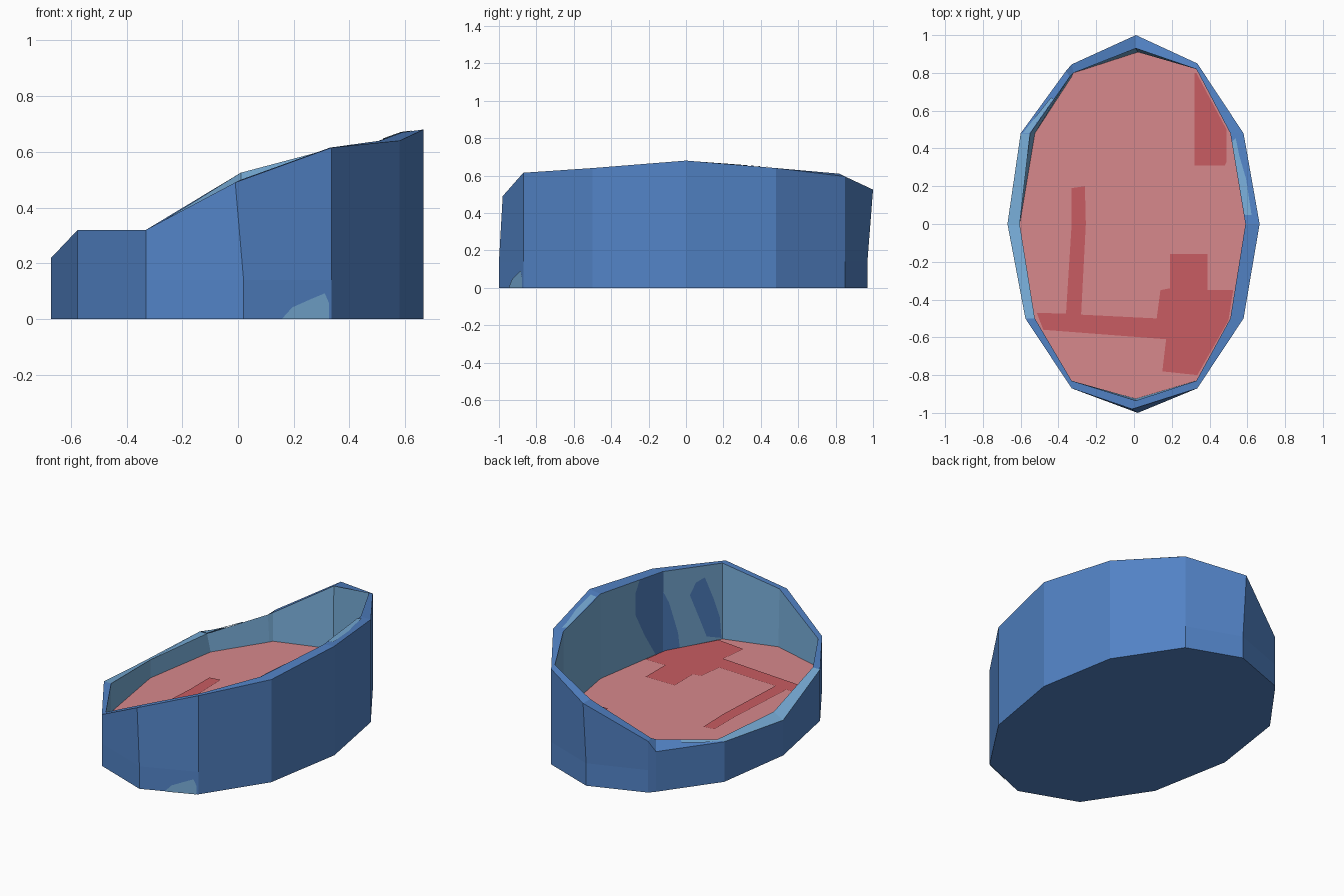
import bpy, bmesh
from mathutils import Vector

if "Cube" in bpy.data.objects:
    bpy.data.objects.remove(bpy.data.objects["Cube"])


def material(name, rgb):
    """Flat colour given as sRGB 0-255, stored linear."""
    m = bpy.data.materials.new(name)
    lin = [((c / 255 + 0.055) / 1.055) ** 2.4 for c in rgb]
    m.diffuse_color = (*lin, 1)
    m.use_nodes = True
    m.node_tree.nodes["Principled BSDF"].inputs["Base Color"].default_value = m.diffuse_color
    return m


BLUE = material("blue", (82, 131, 198))
STEEL = material("light_blue", (120, 173, 216))
PINK = material("pink", (215, 137, 140))
RED = material("red", (200, 92, 98))


def finish(name, bm, mats):
    mesh = bpy.data.meshes.new(name)
    bm.to_mesh(mesh)
    bm.free()
    for m in mats:
        mesh.materials.append(m)
    obj = bpy.data.objects.new(name, mesh)
    bpy.context.collection.objects.link(obj)
    return obj


FLOOR = 0.142

# Sloping rim, counter-clockwise: outer x, y, z, then inner x, y, z
RIM = [
    (0.665, 0.00, 0.68, 0.59, 0.00, 0.67),
    (0.58, 0.48, 0.64, 0.51, 0.48, 0.64),
    (0.335, 0.85, 0.595, 0.33, 0.82, 0.61),
    (0.01, 1.00, 0.525, 0.01, 0.93, 0.525),
    (-0.33, 0.845, 0.32, -0.32, 0.80, 0.32),
    (-0.36, 0.81, 0.25, -0.34, 0.78, 0.31),
    (-0.60, 0.48, 0.25, -0.55, 0.48, 0.25),
    (-0.67, 0.00, 0.22, -0.605, 0.00, 0.255),
    (-0.575, -0.50, 0.32, -0.525, -0.50, 0.32),
    (-0.33, -0.87, 0.32, -0.33, -0.83, 0.32),
    (-0.01, -0.98, 0.49, 0.01, -0.935, 0.50),
    (0.335, -0.87, 0.615, 0.33, -0.83, 0.615),
    (0.58, -0.50, 0.64, 0.51, -0.50, 0.64),
]
N = len(RIM)
# Corners that lean between the base band and the rim
BASE_SHIFT = {3: (0.01, 0.97), 10: (0.02, -1.0)}
FLOOR_SHIFT = {3: (0.02, 0.91), 5: (-0.33, 0.78), 6: (-0.525, 0.48), 10: (0.01, -0.925)}

base_xy = [BASE_SHIFT.get(i, p[:2]) for i, p in enumerate(RIM)]
floor_xy = [FLOOR_SHIFT.get(i, p[3:5]) for i, p in enumerate(RIM)]
rings = [
    [Vector((x, y, 0)) for x, y in base_xy],
    [Vector((x, y, 0.14)) for x, y in base_xy],
    [Vector(p[:3]) for p in RIM],
    [Vector(p[3:]) for p in RIM],
    [Vector((x, y, FLOOR)) for x, y in floor_xy],
]

# Tub: base, outer wall, rim, inner wall and floor
bm = bmesh.new()
verts = [[bm.verts.new(co) for co in ring] for ring in rings]
bm.faces.new(verts[0][::-1])
bm.faces.new(verts[4]).material_index = 2
for r in range(4):
    for i in range(N):
        j = (i + 1) % N
        f = bm.faces.new((verts[r][i], verts[r][j], verts[r + 1][j], verts[r + 1][i]))
        if r == 3 or (r == 2 and i in (6, 7)):
            f.material_index = 1
finish("bed_tub", bm, [BLUE, STEEL, PINK])


def patch(name, lower, upper, i, uv, mat, hint):
    """Thin painted plate on segment i between two rings; u along, v up."""
    j = (i + 1) % N
    a, b, c, d = rings[lower][i], rings[lower][j], rings[upper][j], rings[upper][i]
    n = (b - a).cross(d - a).normalized()
    if n.dot(Vector(hint)) < 0:
        n = -n
    bm = bmesh.new()
    pts = [a.lerp(b, u).lerp(d.lerp(c, u), v) + n * 0.004 for u, v in uv]
    f = bm.faces.new([bm.verts.new(p) for p in pts])
    f.normal_update()
    if f.normal.dot(n) < 0:
        f.normal_flip()
    finish(name, bm, [mat])


# Light patch low on the front wall
patch("front_wall_patch", 0, 1, 10,
      [(0.43, 0), (0.55, 0.3), (0.75, 0.5), (0.92, 0.66), (0.97, 0.4), (0.97, 0)],
      STEEL, (0.3, -1, 0))
# Blue patches on the high inner wall
patch("inner_wall_patch_a", 4, 3, 12,
      [(0, 0), (0.12, 0), (0.3, 0.3), (0.45, 0.6), (0.45, 0.85), (0.38, 1), (0, 1)],
      BLUE, (-1, 0, 0))
patch("inner_wall_patch_b", 4, 3, 11,
      [(1, 0), (0.72, 0), (0.75, 0.2), (0.9, 0.6), (1, 0.75)], BLUE, (-1, 0.5, 0))
patch("inner_wall_patch_c", 4, 3, 11,
      [(0.3, 0.85), (0.45, 0.8), (0.55, 0.65), (0.4, 0.35), (0.27, 0.08),
       (0.02, 0.02), (0.05, 0.3), (0.15, 0.55)], BLUE, (-1, 0.5, 0))
# Light patches along the rim
patch("rim_patch_right", 2, 3, 0,
      [(0.1, 0.45), (0.5, 0.4), (0.75, 0.6), (0.95, 0.65), (0.9, 1), (0.1, 0.95)],
      STEEL, (0, 0, 1))
patch("rim_patch_left", 2, 3, 5,
      [(0.4, 0.6), (0.75, 0.4), (1, 0.3), (1, 1), (0.4, 1)], STEEL, (0, 0, 1))

# Red painted shapes on the floor
FLOOR_SHAPES = {
    "floor_patch_back": [(0.32, 0.31), (0.48, 0.31), (0.49, 0.33), (0.49, 0.50),
                         (0.33, 0.80), (0.32, 0.80)],
    "floor_patch_front": [
        (0.19, -0.16), (0.39, -0.16), (0.39, -0.35), (0.525, -0.35), (0.50, -0.51),
        (0.335, -0.80), (0.15, -0.78), (0.17, -0.61), (-0.48, -0.56), (-0.515, -0.47),
        (-0.36, -0.475), (-0.33, 0.0), (-0.33, 0.19), (-0.26, 0.20), (-0.255, 0.0),
        (-0.28, -0.48), (0.12, -0.50), (0.14, -0.35), (0.19, -0.34)],
}
for name, pts in FLOOR_SHAPES.items():
    bm = bmesh.new()
    f = bm.faces.new([bm.verts.new((x, y, FLOOR + 0.004)) for x, y in pts])
    f.normal_update()
    if f.normal.z < 0:
        f.normal_flip()
    finish(name, bm, [RED])
